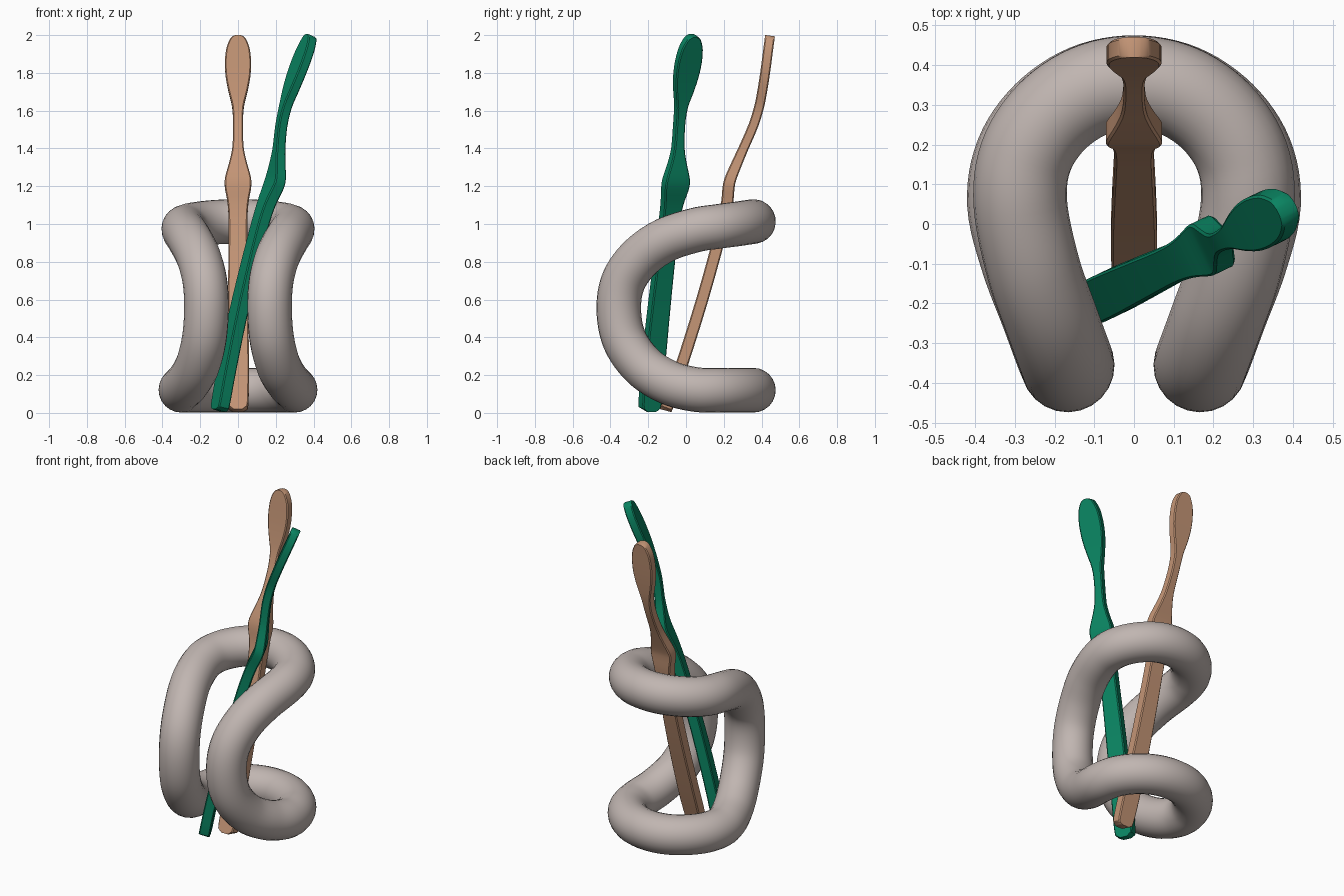
import bpy, bmesh, math
from mathutils import Vector, Matrix

if "Cube" in bpy.data.objects:
    bpy.data.objects.remove(bpy.data.objects["Cube"])


def material(name, rgb):
    m = bpy.data.materials.new(name)
    m.diffuse_color = (*rgb, 1)
    m.use_nodes = True
    m.node_tree.nodes["Principled BSDF"].inputs["Base Color"].default_value = m.diffuse_color
    return m


GREY = material("warm grey", (0.53, 0.465, 0.44))
TAN = material("tan", (0.55, 0.30, 0.18))
GREEN = material("green", (0.003, 0.23, 0.12))


def smooth(ob, angle):
    bpy.ops.object.select_all(action='DESELECT')
    ob.select_set(True)
    bpy.context.view_layer.objects.active = ob
    bpy.ops.object.shade_smooth_by_angle(angle=math.radians(angle))


def spline(pts, i, t, cyclic):
    """Catmull-Rom point between pts[i] and pts[i + 1]."""
    n = len(pts)
    a, b, c, d = [pts[j % n] if cyclic else pts[max(0, min(n - 1, j))]
                  for j in range(i - 1, i + 3)]
    return (2 * b + (c - a) * t + (2 * a - 5 * b + 4 * c - d) * t * t
            + (3 * b - a - 3 * c + d) * t ** 3) / 2


# Holder: one closed tube, right half of its centreline mirrored to the left
half = [(0.116, 0.335, 0.12), (0.216, 0.268, 0.12), (0.283, 0.17, 0.12),
        (0.302, 0.05, 0.124), (0.268, -0.09, 0.16), (0.217, -0.225, 0.245),
        (0.180, -0.325, 0.385), (0.167, -0.356, 0.55), (0.176, -0.33, 0.70),
        (0.209, -0.24, 0.825), (0.254, -0.11, 0.915), (0.286, 0.05, 0.968),
        (0.272, 0.17, 0.987), (0.209, 0.268, 1.0), (0.112, 0.335, 1.01)]
path = ([(0, 0.357, 0.12)] + half + [(0, 0.357, 1.013)]
        + [(-x, y, z) for x, y, z in reversed(half)])
path = [Vector(p) for p in path]
pts = [spline(path, i, k / 6, True) for i in range(len(path)) for k in range(6)]
cu = bpy.data.curves.new("holder_tube", 'CURVE')
cu.dimensions = '3D'
cu.bevel_depth = 0.118
cu.bevel_resolution = 10
sp = cu.splines.new('POLY')
sp.points.add(len(pts) - 1)
for q, p in zip(sp.points, pts):
    q.co = (*p, 1)
sp.use_cyclic_u = True
cu.materials.append(GREY)
holder = bpy.data.objects.new("holder_tube", cu)
bpy.context.collection.objects.link(holder)
bpy.context.view_layer.objects.active = holder
holder.select_set(True)
bpy.ops.object.convert(target='MESH')
smooth(bpy.context.object, 60)

# Brush outline: height, backward lean, half width
PROFILE = [(0.012, 0.0, 0.026), (0.022, 0.003, 0.042), (0.05, 0.013, 0.055),
           (0.25, 0.083, 0.058), (0.6, 0.193, 0.054), (0.95, 0.290, 0.049),
           (1.10, 0.323, 0.054), (1.19, 0.332, 0.069), (1.24, 0.343, 0.068),
           (1.32, 0.376, 0.046), (1.40, 0.411, 0.030), (1.52, 0.463, 0.026),
           (1.62, 0.494, 0.031), (1.70, 0.510, 0.050), (1.78, 0.523, 0.065),
           (1.86, 0.534, 0.069), (1.93, 0.543, 0.061), (1.975, 0.549, 0.043),
           (1.99, 0.551, 0.030), (1.997, 0.552, 0.014)]


def brush(name, mat, base, turn, flip_lean=None):
    rings = [Vector(p) for p in PROFILE]
    if flip_lean:  # same brush turned over, so it bends the other way
        for r in rings:
            r.y = flip_lean * r.x / 2 - (r.y - 0.552 * r.x / 2)
    rings = [spline(rings, i, k / 3, False)
             for i in range(len(rings) - 1) for k in range(3)] + [rings[-1]]
    bm = bmesh.new()
    loops = []
    n, b = len(rings), 0.006
    for i, (z, y, w) in enumerate(rings):
        d = rings[min(n - 1, i + 1)] - rings[max(0, i - 1)]
        nor = Vector((0, d.x, -d.y)).normalized()
        t = 0.032 if z < 1.2 else max(0.026, 0.032 - (z - 1.2) * 0.03)
        # rectangle with clipped corners
        sec = [(w, t - b), (w - b, t), (b - w, t), (-w, t - b),
               (-w, b - t), (b - w, -t), (w - b, -t), (w, b - t)]
        loops.append([bm.verts.new(Vector((u, y, z)) + nor * v) for u, v in sec])
    for p, q in zip(loops, loops[1:]):
        for k in range(8):
            bm.faces.new((p[k], p[(k + 1) % 8], q[(k + 1) % 8], q[k]))
    bm.faces.new(loops[0])
    bm.faces.new(loops[-1])
    bmesh.ops.recalc_face_normals(bm, faces=bm.faces)
    me = bpy.data.meshes.new(name)
    bm.to_mesh(me)
    bm.free()
    me.materials.append(mat)
    me.transform(Matrix.Translation(base) @ Matrix.Rotation(math.radians(turn), 4, 'Z'))
    ob = bpy.data.objects.new(name, me)
    bpy.context.collection.objects.link(ob)
    smooth(ob, 35)


brush("tan_brush", TAN, (0, -0.107, 0), 0)
brush("green_brush", GREEN, (-0.105, -0.197, 0), -64.4, 0.545)
